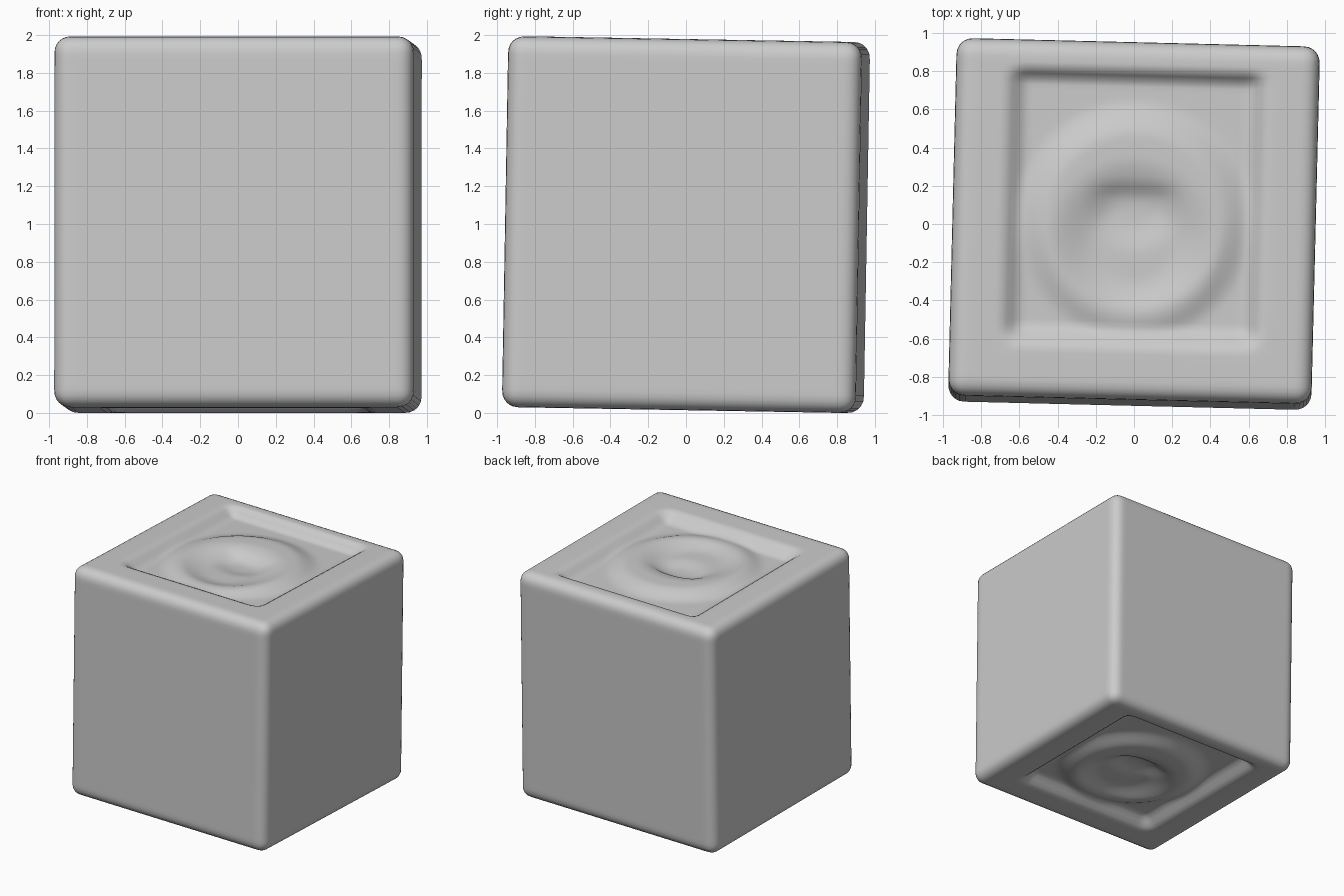
import bpy, bmesh, math
from mathutils import Vector, Euler

if "Cube" in bpy.data.objects:
    bpy.data.objects.remove(bpy.data.objects["Cube"])

HALF = Vector((0.952, 0.937, 0.982))
RADIUS = 0.085


def smooth(a, b, t):
    t = max(0.0, min(1.0, (t - a) / (b - a)))
    return t * t * (3 - 2 * t)


def relief(x, y):
    # recessed rectangular panel
    panel = smooth(0, 0.13, min(x + 0.70, 0.70 - x))
    panel *= smooth(0, 0.13, y + 0.68) * smooth(0, 0.08, 0.80 - y)
    # round raised ring with a shallow bowl inside
    r = math.hypot(x, y + 0.0)
    ring = 0.055 * (1 - smooth(0.44, 0.64, r))
    bowl = 0.06 * (1 - smooth(0.18, 0.46, math.hypot(x, y + 0.12)))
    # small notch at the back of the bowl
    notch = 0.025 * smooth(0, 0.1, 0.22 - y) * (1 - smooth(0.1, 0.28, math.hypot(x, y - 0.10)))
    return panel * (-0.075 + ring - bowl - notch)


# finely divided cube
bm = bmesh.new()
bmesh.ops.create_cube(bm, size=2)
bmesh.ops.subdivide_edges(bm, edges=bm.edges[:], cuts=63, use_grid_fill=True)

# rounded edges, then relief on the top and bottom faces
for v in bm.verts:
    p = Vector([c * h for c, h in zip(v.co, HALF)])
    inner = Vector([max(-h + RADIUS, min(h - RADIUS, c)) for c, h in zip(p, HALF)])
    q = inner + (p - inner).normalized() * RADIUS
    if abs(v.co.z) > 0.999:
        depth = relief(q.x, q.y) * (1.0 if q.z > 0 else 1.15)
        q.z += depth if q.z > 0 else -depth
    v.co = q

# slight lean and twist of the whole block
tilt = Euler((math.radians(-1.0), 0, math.radians(-1.4))).to_matrix()
for v in bm.verts:
    v.co = tilt @ v.co
low = min(v.co.z for v in bm.verts)
for v in bm.verts:
    v.co.z -= low

mesh = bpy.data.meshes.new("block")
bm.to_mesh(mesh)
bm.free()
mesh.shade_smooth()
block = bpy.data.objects.new("block", mesh)
bpy.context.collection.objects.link(block)
